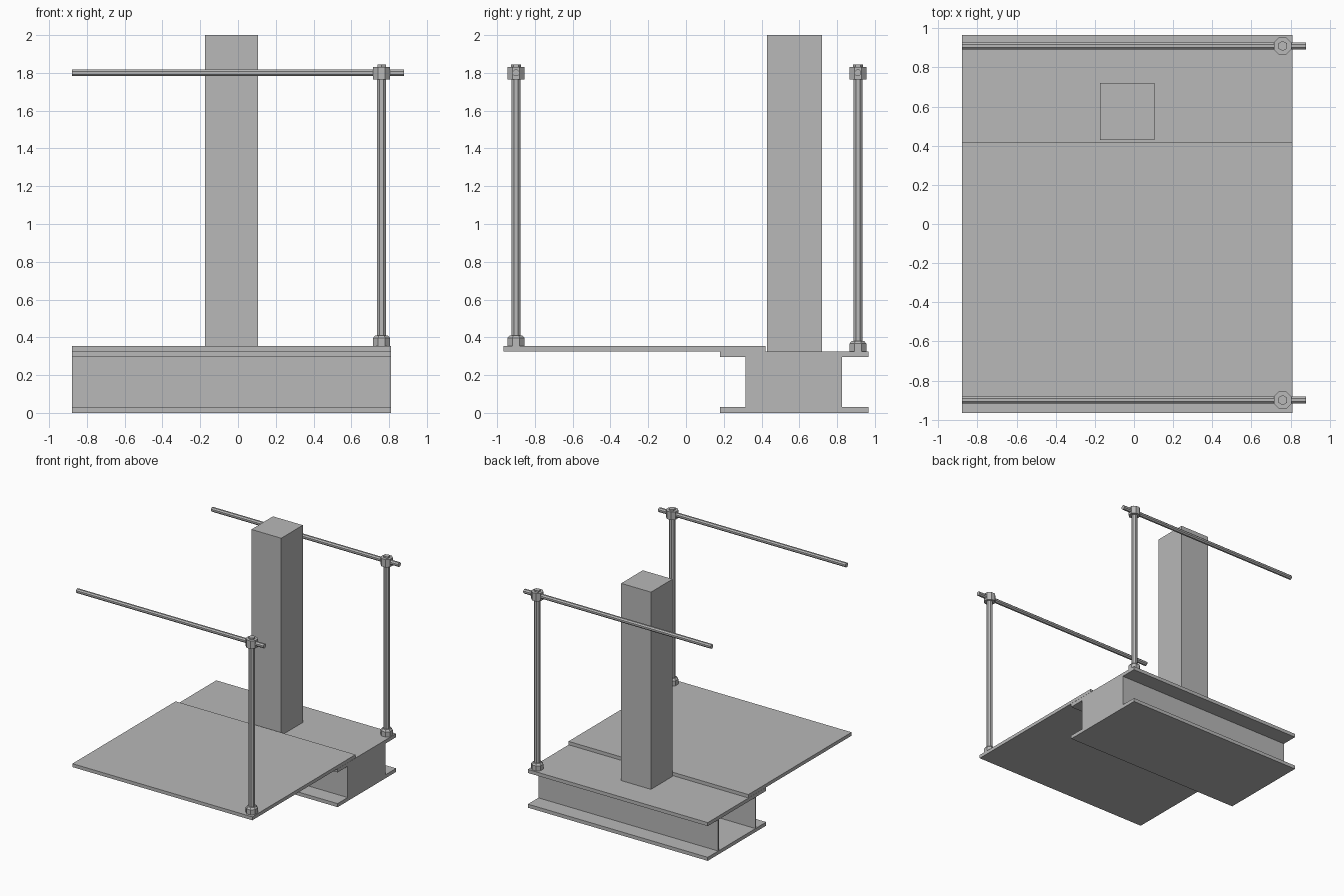
import bpy, bmesh, math
from mathutils import Matrix, Vector

cube = bpy.data.objects.get("Cube")
if cube:
    bpy.data.objects.remove(cube, do_unlink=True)

grey = bpy.data.materials.new("plain_grey")
grey.use_nodes = True
colour = (0.48, 0.48, 0.48, 1)
grey.diffuse_color = colour
grey.node_tree.nodes["Principled BSDF"].inputs["Base Color"].default_value = colour


def finish(name, bm):
    bmesh.ops.recalc_face_normals(bm, faces=bm.faces)
    mesh = bpy.data.meshes.new(name)
    bm.to_mesh(mesh)
    bm.free()
    mesh.materials.append(grey)
    obj = bpy.data.objects.new(name, mesh)
    bpy.context.collection.objects.link(obj)


def box(name, x, y, z):
    """Box from three (low, high) ranges."""
    bm = bmesh.new()
    size = Vector([r[1] - r[0] for r in (x, y, z)])
    centre = Vector([sum(r) / 2 for r in (x, y, z)])
    place = Matrix.Translation(centre) @ Matrix.Diagonal(size).to_4x4()
    bmesh.ops.create_cube(bm, size=1, matrix=place)
    finish(name, bm)


def turned(name, centre, profile, sides, axis="Z"):
    """Faceted solid through (radius, height) rings along an axis."""
    bm = bmesh.new()
    turn = Matrix.Rotation(math.pi / 2, 4, "Y") if axis == "X" else Matrix.Identity(4)
    place = Matrix.Translation(centre) @ turn
    rings = []
    for radius, height in profile:
        angles = [math.tau * (i + 0.5) / sides for i in range(sides)]
        rings.append([bm.verts.new(place @ Vector((radius * math.cos(a), radius * math.sin(a), height)))
                      for a in angles])
    for low, high in zip(rings, rings[1:]):
        for i in range(sides):
            j = (i + 1) % sides
            bm.faces.new((low[i], low[j], high[j], high[i]))
    bm.faces.new(rings[0])
    bm.faces.new(rings[-1])
    finish(name, bm)


# Girder: two flanges, two webs and a closing plate at one end
span = (-0.88, 0.81)
flange_y = (0.18, 0.965)
web_z = (0.03, 0.295)
box("bottom_flange", span, flange_y, (0, 0.03))
box("top_flange", span, flange_y, (0.295, 0.325))
box("front_web", span, (0.315, 0.325), web_z)
box("back_web", span, (0.815, 0.825), web_z)
box("end_plate", (0.80, 0.81), (0.325, 0.815), web_z)

# Deck and column
box("deck_plate", span, (-0.965, 0.42), (0.326, 0.355))
box("column", (-0.175, 0.105), (0.43, 0.72), (0.325, 2))

# Guard posts with sockets, clamps and rails
post_x, rail_z = 0.76, 1.80
for side, y, floor in (("front", -0.9, 0.355), ("back", 0.91, 0.325)):
    turned(side + "_socket", (post_x, y, floor),
           [(0.048, 0), (0.048, 0.042), (0.036, 0.056)], 8)
    turned(side + "_post", (post_x, y, 0), [(0.026, floor), (0.026, rail_z)], 8)
    turned(side + "_clamp", (post_x, y, rail_z), [(0.048, -0.035), (0.048, 0.032)], 8)
    turned(side + "_clamp_cap", (post_x, y, rail_z), [(0.026, 0.03), (0.026, 0.045)], 6)
    turned(side + "_rail", (0, y, rail_z), [(0.019, -0.88), (0.019, 0.88)], 8, "X")
